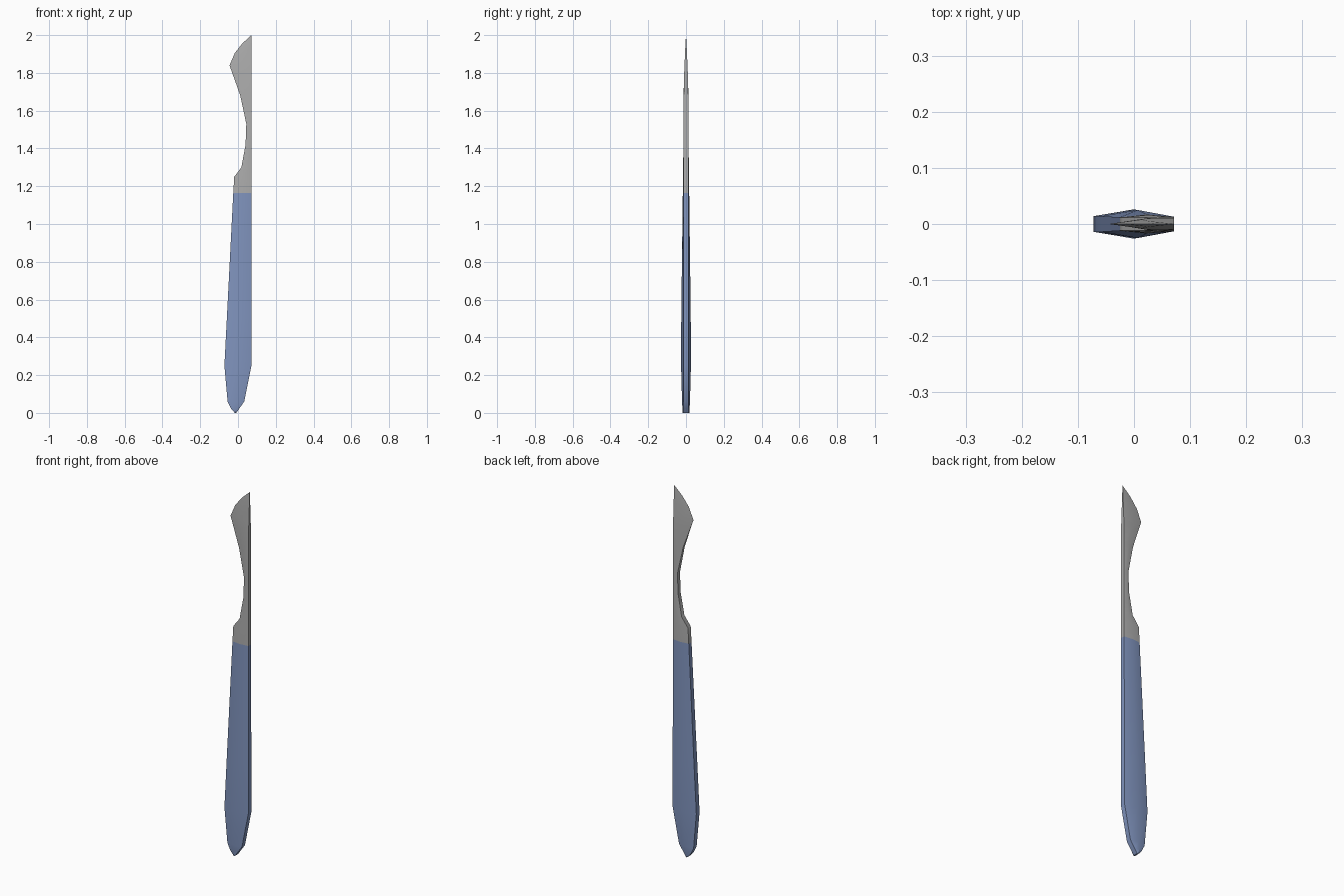
import bpy, bmesh

if "Cube" in bpy.data.objects:
    bpy.data.objects.remove(bpy.data.objects["Cube"])

def material(name, rgb):
    m = bpy.data.materials.new(name)
    m.diffuse_color = (*rgb, 1)
    m.use_nodes = True
    m.node_tree.nodes["Principled BSDF"].inputs["Base Color"].default_value = m.diffuse_color
    return m

BLUE = material("handle blue", (0.22, 0.30, 0.52))
GREY = material("blade grey", (0.42, 0.42, 0.42))

def loft(name, rows, mat, cap_bottom, cap_top):
    """Six-sided sections: (z, left x, right x, left half y, ridge half y, right half y)."""
    bm = bmesh.new()
    rings = []
    for z, xl, xr, yl, ym, yr in rows:
        xm = (xl + xr) / 2
        pts = [(xl, -yl), (xm, -ym), (xr, -yr), (xr, yr), (xm, ym), (xl, yl)]
        rings.append([bm.verts.new((x, y, z)) for x, y in pts])
    for a, b in zip(rings, rings[1:]):
        for i in range(6):
            j = (i + 1) % 6
            bm.faces.new((a[i], a[j], b[j], b[i]))
    if cap_bottom:
        bm.faces.new(rings[0][::-1])
    if cap_top:
        bm.faces.new(rings[-1])
    bmesh.ops.remove_doubles(bm, verts=bm.verts, dist=0.0001)
    bmesh.ops.recalc_face_normals(bm, faces=bm.faces)
    me = bpy.data.meshes.new(name)
    bm.to_mesh(me)
    bm.free()
    me.materials.append(mat)
    ob = bpy.data.objects.new(name, me)
    bpy.context.collection.objects.link(ob)
    bpy.ops.object.select_all(action='DESELECT')
    ob.select_set(True)
    bpy.context.view_layer.objects.active = ob
    bpy.ops.object.shade_smooth_by_angle(angle=0.6)

# Handle: rounded butt, widest near the bottom, tapering upward
joint = (1.165, -0.025, 0.071, 0.012, 0.017, 0.012)
loft("handle", [
    (0.0, -0.017, -0.009, 0.013, 0.018, 0.013),
    (0.022, -0.037, 0.006, 0.013, 0.019, 0.013),
    (0.06, -0.055, 0.033, 0.013, 0.021, 0.013),
    (0.25, -0.072, 0.071, 0.014, 0.026, 0.013),
    (0.52, -0.058, 0.071, 0.014, 0.025, 0.013),
    joint], BLUE, True, False)

# Blade: collar, narrow neck, then a flared sharpened tip
loft("blade", [
    joint,
    (1.25, -0.020, 0.071, 0.012, 0.016, 0.012),
    (1.30, 0.018, 0.071, 0.012, 0.015, 0.012),
    (1.42, 0.040, 0.071, 0.011, 0.014, 0.012),
    (1.53, 0.044, 0.071, 0.011, 0.014, 0.012),
    (1.68, 0.012, 0.071, 0.007, 0.013, 0.012),
    (1.79, -0.027, 0.071, 0.002, 0.010, 0.010),
    (1.84, -0.045, 0.071, 0.0, 0.008, 0.008),
    (1.905, -0.017, 0.071, 0.0, 0.005, 0.005),
    (1.955, 0.022, 0.071, 0.0, 0.003, 0.003),
    (2.0, 0.071, 0.071, 0.0, 0.0, 0.0)], GREY, False, False)
